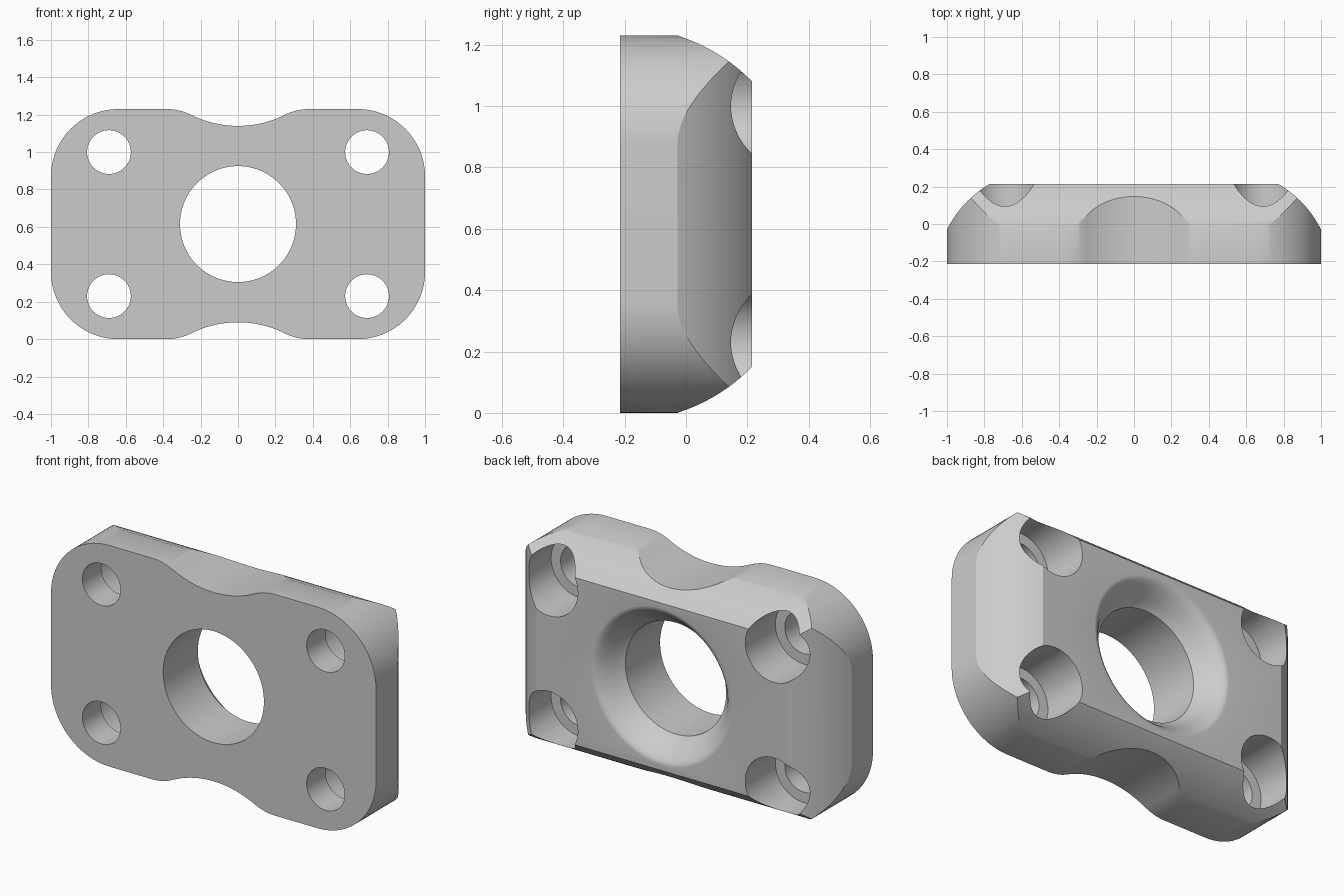
import bpy, bmesh, math
from mathutils import Vector, Matrix

if "Cube" in bpy.data.objects:
    bpy.data.objects.remove(bpy.data.objects["Cube"])

HALF_W, HEIGHT, HALF_D = 1.0, 1.23, 0.215
MID_Z = HEIGHT / 2
SHOULDER = -0.03            # depth where the domed edges begin

grey = bpy.data.materials.new("plain grey")
grey.use_nodes = True
grey.diffuse_color = (0.6, 0.6, 0.6, 1)
grey.node_tree.nodes["Principled BSDF"].inputs["Base Color"].default_value = (0.6, 0.6, 0.6, 1)


def new_object(name, bm):
    bmesh.ops.recalc_face_normals(bm, faces=bm.faces)
    mesh = bpy.data.meshes.new(name)
    bm.to_mesh(mesh)
    bm.free()
    mesh.materials.append(grey)
    obj = bpy.data.objects.new(name, mesh)
    bpy.context.collection.objects.link(obj)
    return obj


def prism(name, points, place, low, high):
    """Extrude a 2D profile; place(u, v, w) maps it into space."""
    bm = bmesh.new()
    a = [bm.verts.new(place(u, v, low)) for u, v in points]
    b = [bm.verts.new(place(u, v, high)) for u, v in points]
    bm.faces.new(a)
    bm.faces.new(b)
    for i in range(len(a)):
        j = (i + 1) % len(a)
        bm.faces.new((a[i], a[j], b[j], b[i]))
    return new_object(name, bm)


def lathe(name, profile, cx, cz, steps=96):
    """Spin (radius, depth) pairs about an axis along y, capped at both ends."""
    bm = bmesh.new()
    rings = []
    for r, y in profile:
        angles = [2 * math.pi * k / steps for k in range(steps)]
        rings.append([bm.verts.new((cx + r * math.cos(t), y, cz + r * math.sin(t))) for t in angles])
    for a, b in zip(rings, rings[1:]):
        for i in range(steps):
            j = (i + 1) % steps
            bm.faces.new((a[i], a[j], b[j], b[i]))
    bm.faces.new(rings[0])
    bm.faces.new(rings[-1])
    return new_object(name, bm)


def combine(target, cutter, operation):
    cutter.hide_render = True
    mod = target.modifiers.new(cutter.name, "BOOLEAN")
    mod.operation, mod.solver, mod.object = operation, "EXACT", cutter
    bpy.context.view_layer.objects.active = target
    bpy.ops.object.modifier_apply(modifier=mod.name)
    bpy.data.objects.remove(cutter)


def arc(cx, cy, r, start, end, n):
    return [(cx + r * math.cos(math.radians(start + (end - start) * k / n)),
             cy + r * math.sin(math.radians(start + (end - start) * k / n))) for k in range(n + 1)]


# Plate outline: rounded corners and a shallow waist, one quarter then mirrored
corner = 0.36
waist_w, waist_d, waist_r = 0.38, 0.09, 0.56
tilt = math.degrees(2 * math.atan(waist_d / waist_w))
blend_r = waist_w / math.sin(math.radians(tilt)) - waist_r
quarter = arc(HALF_W - corner, MID_Z - corner, corner, 0, 90, 24)
quarter += arc(waist_w, MID_Z - blend_r, blend_r, 90, 90 + tilt, 10)
quarter += arc(0, MID_Z - waist_d + waist_r, waist_r, 270 + tilt, 270, 14)[1:]
half = quarter + [(-u, v) for u, v in reversed(quarter[:-1])]
outline = half + [(u, -v) for u, v in reversed(half)]
plate = prism("mounting_plate", outline, lambda u, v, w: (u, w, v + MID_Z), -HALF_D, HALF_D)


# Domed back edges: intersect with a curved profile along each axis
def dome(outer, inner, bulge):
    p, q = Vector((outer, SHOULDER)), Vector((inner, HALF_D))
    normal = Vector((q.y - p.y, p.x - q.x)).normalized()
    side = [(outer + 0.001, -HALF_D - 0.1), (outer + 0.001, SHOULDER)]
    for k in range(1, 17):
        t = k / 16
        side.append(tuple(p.lerp(q, t) + normal * 4 * bulge * t * (1 - t)))
    side.append((inner, HALF_D + 0.1))
    return side + [(-u, v) for u, v in reversed(side)]


combine(plate, prism("end_dome", dome(HALF_W, 0.77, 0.025),
                     lambda u, v, w: (u, v, w), -1, 3), "INTERSECT")
combine(plate, prism("edge_dome", dome(MID_Z, MID_Z - 0.15, 0.018),
                     lambda u, v, w: (w, v, u + MID_Z), -2, 2), "INTERSECT")

# Central bore with a soft flared mouth on the back
bore, mouth, seat = 0.31, 0.435, 0.09
flare = [(bore, -0.5), (bore, seat)]
for k in range(1, 17):
    t = k / 16
    rise = t * t * (3 - 2 * t)
    flare.append((bore + (mouth - bore) * t, seat + (HALF_D - seat) * (0.5 * rise + 0.5 * math.sin(t * math.pi / 2))))
flare.append((mouth, 0.5))
combine(plate, lathe("bore_cutter", flare, 0, MID_Z), "DIFFERENCE")

# Four counterbored screw holes
hole, recess, floor = 0.117, 0.175, -0.05
for sx in (-1, 1):
    for sz in (-1, 1):
        steps = [(hole, -0.5), (hole, floor), (recess, floor), (recess, 0.5)]
        combine(plate, lathe("screw_cutter", steps, sx * 0.69, MID_Z + sz * 0.385, 64), "DIFFERENCE")

bpy.ops.object.select_all(action="DESELECT")
plate.select_set(True)
bpy.context.view_layer.objects.active = plate
bpy.ops.object.shade_smooth_by_angle(angle=math.radians(25))
